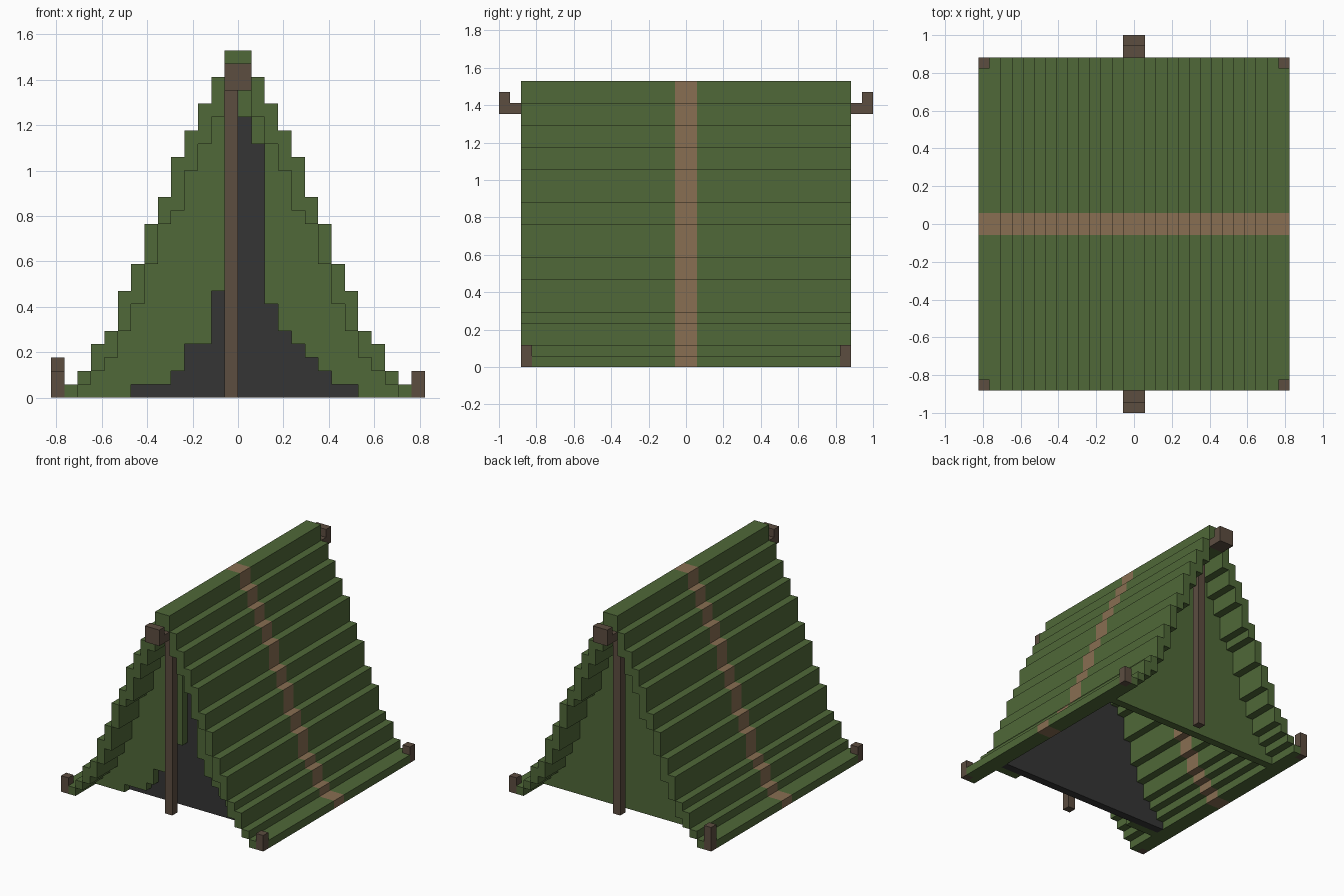
import bpy
import bmesh

if "Cube" in bpy.data.objects:
    bpy.data.objects.remove(bpy.data.objects["Cube"], do_unlink=True)

U = 1 / 17  # edge of one block


def material(name, rgb):
    m = bpy.data.materials.new(name)
    m.use_nodes = True
    m.diffuse_color = (*rgb, 1)
    bsdf = m.node_tree.nodes["Principled BSDF"]
    bsdf.inputs["Base Color"].default_value = (*rgb, 1)
    bsdf.inputs["Roughness"].default_value = 0.9
    return m


GREEN = material("canvas green", (0.080, 0.139, 0.040))
TAN = material("strap tan", (0.246, 0.156, 0.084))
BROWN = material("wood brown", (0.107, 0.074, 0.051))
DARK = material("dark interior", (0.035, 0.035, 0.035))


def blocks(name, boxes, mat):
    """One object from boxes (x0, x1, y0, y1, z0, z1) given in block units."""
    bm = bmesh.new()
    for x0, x1, y0, y1, z0, z1 in boxes:
        cube = bmesh.ops.create_cube(bm, size=1)
        for v in cube["verts"]:
            v.co = ((x1 if v.co.x > 0 else x0) * U,
                    (y1 if v.co.y > 0 else y0) * U,
                    (z1 if v.co.z > 0 else z0) * U)
    mesh = bpy.data.meshes.new(name)
    bm.to_mesh(mesh)
    bm.free()
    mesh.materials.append(mat)
    ob = bpy.data.objects.new(name, mesh)
    bpy.context.collection.objects.link(ob)
    return ob


# Half profile of the roof: upper and lower height of each column from the ridge out
TOP = [26, 24, 22, 20, 18, 15, 13, 10, 8, 5, 4, 2, 1, 1]
LOW = [23, 21, 19, 17, 14, 13, 10, 7, 5, 3, 2, 1, 0, 0]


def low_at(c):
    """Roof underside at signed column c (column 0 starts at x = 0)."""
    return LOW[c if c >= 0 else -c - 1]


def roof_section(name, y0, y1, mat):
    boxes = []
    for i, (t, b) in enumerate(zip(TOP, LOW)):
        # the outermost column leaves room for the corner pegs
        a, e = (max(y0, -14), min(y1, 14)) if i == 13 else (y0, y1)
        boxes += [(i, i + 1, a, e, b, t), (-i - 1, -i, a, e, b, t)]
    blocks(name, boxes, mat)


# Stepped canvas roof with a strap across the middle
roof_section("roof_front", -15, -1, GREEN)
roof_section("roof_strap", -1, 1, TAN)
roof_section("roof_back", 1, 15, GREEN)

# End walls: closed at the back, dark backing at the front
columns = range(-12, 12)
blocks("back_wall", [(c, c + 1, 10, 11, 0, low_at(c))
                     for c in columns if low_at(c) > 0], GREEN)
blocks("doorway_dark", [(c, c + 1, -10, -9, 0, low_at(c))
                        for c in columns if low_at(c) > 0], DARK)

# Front flaps, parted with an uneven hem (opening height for columns -8 to 8)
OPENING = [1, 1, 1, 2, 4, 4, 8, 8, 21, 19, 7, 5, 4, 3, 2, 1, 1]
hem = {c: h for c, h in zip(range(-8, 9), OPENING)}
blocks("front_flaps", [(c, c + 1, -11, -10, hem.get(c, 0), low_at(c))
                       for c in columns if low_at(c) > hem.get(c, 0)], GREEN)

# Poles and hooked ridge ends
blocks("front_pole", [(-1, 0, -13, -12, 0, 23)], BROWN)
blocks("back_pole", [(0, 1, 12, 13, 0, 23)], BROWN)
blocks("front_ridge_end", [(-1, 1, -17, -15, 23, 24), (-1, 1, -17, -16, 24, 25)], BROWN)
blocks("back_ridge_end", [(-1, 1, 15, 17, 23, 24), (-1, 1, 16, 17, 24, 25)], BROWN)

# Corner pegs, one a little taller
for name, x, y, h in (("front_left_peg", 13, -15, 2), ("front_right_peg", -14, -15, 2),
                      ("back_left_peg", 13, 14, 2), ("back_right_peg", -14, 14, 3)):
    blocks(name, [(x, x + 1, y, y + 1, 0, h)], BROWN)
